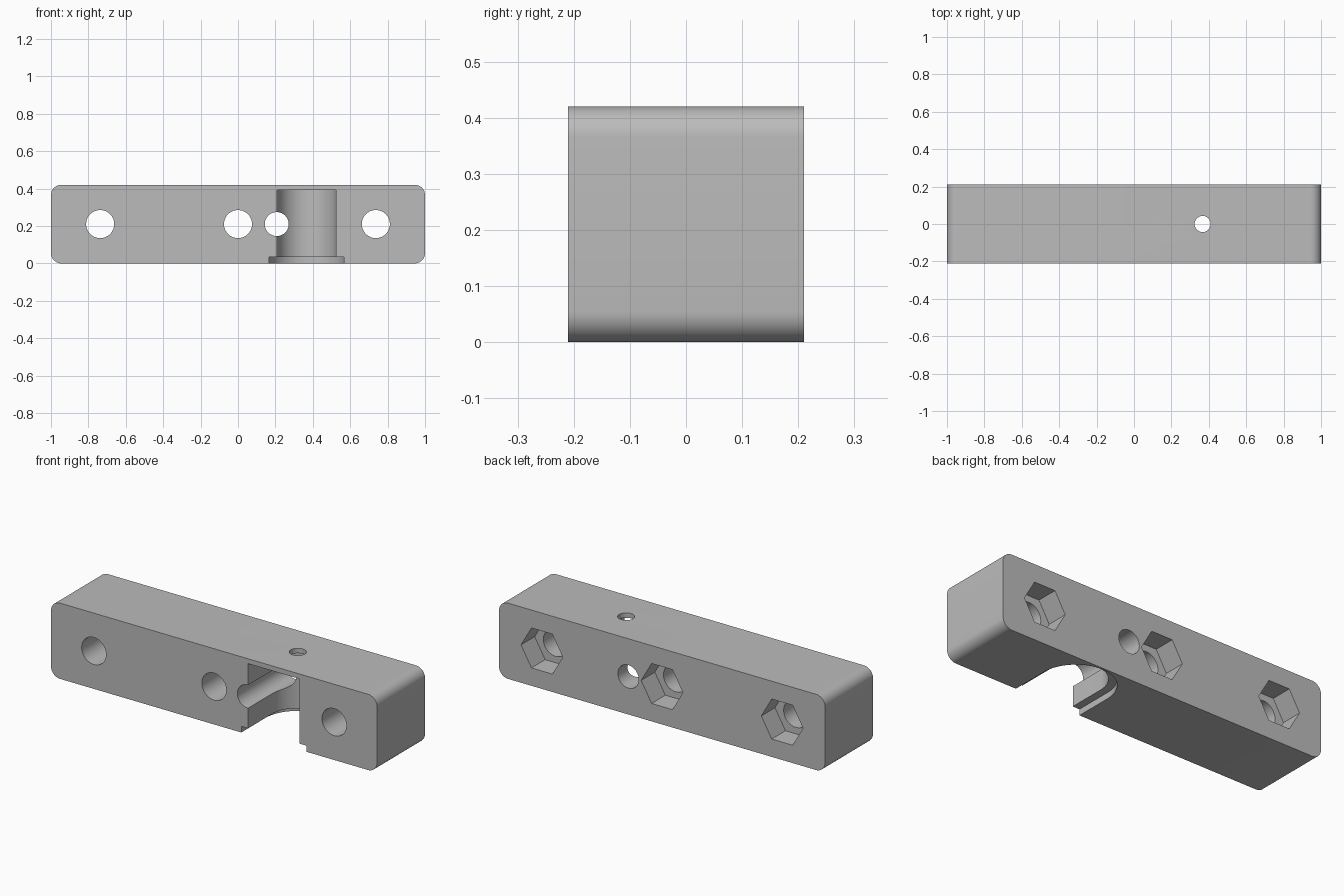
import bpy
import math
from mathutils import Matrix

cube = bpy.data.objects.get("Cube")
if cube:
    bpy.data.objects.remove(cube, do_unlink=True)

LENGTH, SIDE = 2.0, 0.42
MID = SIDE / 2

grey = bpy.data.materials.new("plain_grey")
grey.use_nodes = True
colour = (0.5, 0.5, 0.5, 1)
grey.diffuse_color = colour
grey.node_tree.nodes["Principled BSDF"].inputs["Base Color"].default_value = colour


def box(name, centre, size):
    bpy.ops.mesh.primitive_cube_add(size=1, location=centre)
    ob = bpy.context.object
    ob.name = name
    ob.data.transform(Matrix.Diagonal((*size, 1)))
    return ob


def cylinder(name, radius, depth, centre, along_y=False, sides=64):
    rot = (math.pi / 2, 0, 0) if along_y else (0, 0, 0)
    bpy.ops.mesh.primitive_cylinder_add(vertices=sides, radius=radius, depth=depth,
                                        location=centre, rotation=rot)
    ob = bpy.context.object
    ob.name = name
    return ob


def apply_all(ob):
    bpy.ops.object.select_all(action='DESELECT')
    ob.select_set(True)
    bpy.context.view_layer.objects.active = ob
    for mod in list(ob.modifiers):
        bpy.ops.object.modifier_apply(modifier=mod.name)


def cut(ob, cutter):
    mod = ob.modifiers.new("cut", 'BOOLEAN')
    mod.operation = 'DIFFERENCE'
    mod.solver = 'EXACT'
    mod.object = cutter
    apply_all(ob)
    bpy.data.objects.remove(cutter, do_unlink=True)


# Bar, with its four edges along y rounded
bar = box("mounting_bar", (0, 0, MID), (LENGTH, SIDE, SIDE))
weights = bar.data.attributes.new("bevel_weight_edge", 'FLOAT', 'EDGE')
for e in bar.data.edges:
    a, b = (bar.data.vertices[i].co for i in e.vertices)
    weights.data[e.index].value = 1.0 if abs(a.y - b.y) > 0.1 else 0.0
bevel = bar.modifiers.new("round", 'BEVEL')
bevel.limit_method = 'WEIGHT'
bevel.width = 0.055
bevel.segments = 10
apply_all(bar)

# Bolt holes, each with a hexagonal nut pocket in the back
POCKET = 0.12
for x in (-0.737, 0.0, 0.737):
    cut(bar, cylinder("bolt_hole", 0.075, 1, (x, 0, MID), True))
    nut = cylinder("nut_pocket", 0.128, 2 * POCKET, (x, MID, MID), True, 6)
    nut.data.transform(Matrix.Rotation(math.pi / 6, 4, 'Z'))
    cut(bar, nut)

# Round-ended socket open to the front and below, with a wider flange recess
SOCKET_X = 0.367
for radius, top in ((0.158, 0.393), (0.2, 0.034)):
    height = top + 0.1
    z = top - height / 2
    cut(bar, cylinder("socket_round", radius, height, (SOCKET_X, 0, z), sides=96))
    cut(bar, box("socket_slot", (SOCKET_X, -0.25, z), (2 * radius, 0.5, height)))

# Cross hole beside the socket and small hole in its roof
cut(bar, cylinder("cross_hole", 0.064, 1, (0.207, 0, MID), True))
cut(bar, cylinder("roof_hole", 0.043, 0.3, (SOCKET_X, 0, SIDE), sides=48))

bar.data.materials.clear()
bar.data.materials.append(grey)
apply_all(bar)
bpy.ops.object.shade_smooth_by_angle(angle=math.radians(30))
